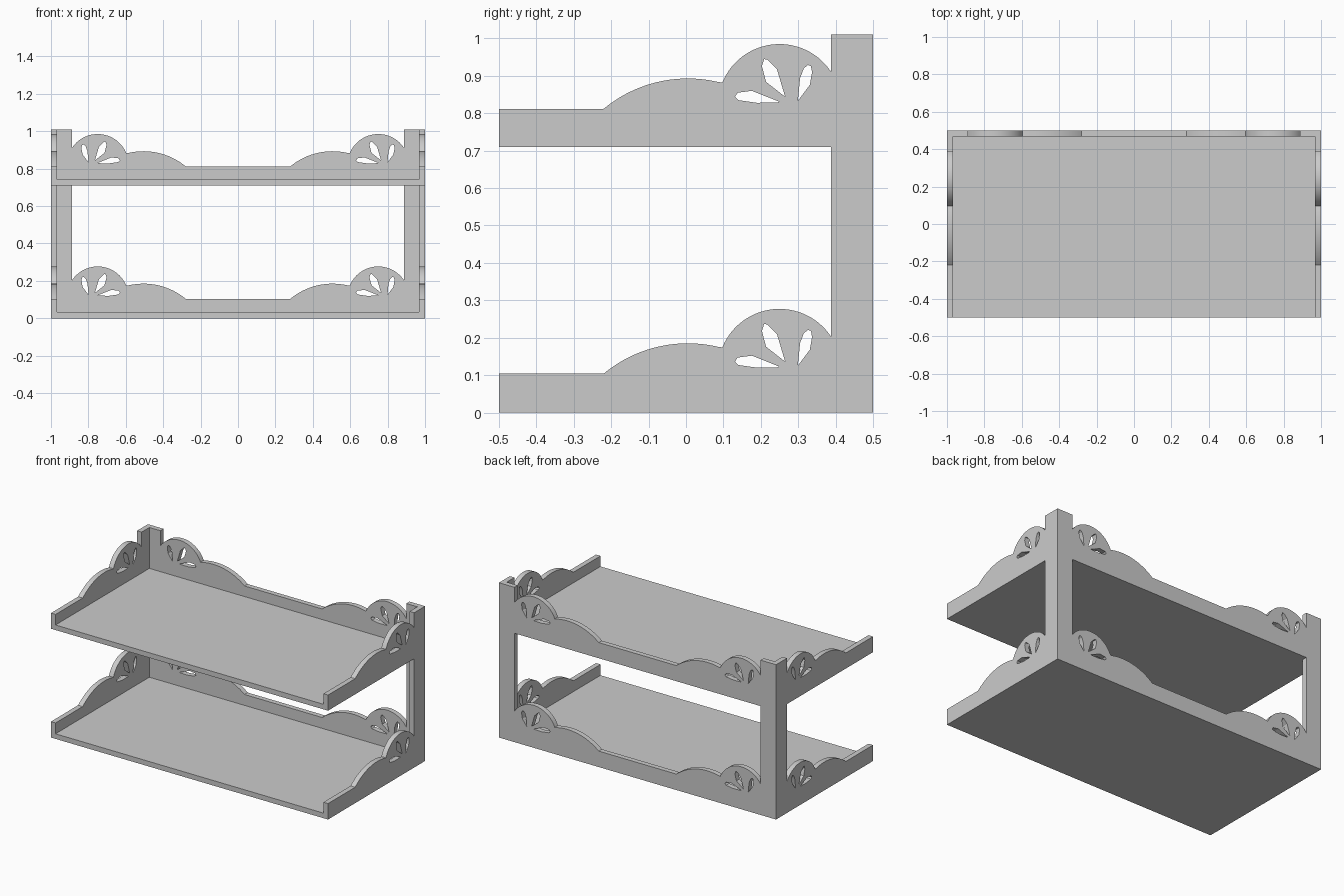
import bpy, bmesh
from math import atan2, cos, sin, pi
from mathutils import Matrix

cube = bpy.data.objects.get("Cube")
if cube:
    bpy.data.objects.remove(cube, do_unlink=True)

THICK = 0.033            # board thickness
INNER = 1 - THICK        # inside face of the side panels
TIER = 0.708             # height between the two shelves
POST = 0.388             # inner edge of the corner post
RAIL = 0.71              # underside of the upper rail
TOP = 1.01

grey = bpy.data.materials.new("plain grey")
grey.use_nodes = True
grey.diffuse_color = (0.6, 0.6, 0.6, 1)
grey.node_tree.nodes["Principled BSDF"].inputs["Base Color"].default_value = grey.diffuse_color

# Leaf-shaped cutouts inside each round scallop
PETALS = [
    [(.131, .844), (.138, .855), (.176, .86), (.249, .831), (.245, .829), (.19, .828), (.14, .835)],
    [(.209, .945), (.218, .943), (.243, .918), (.265, .844), (.214, .884), (.203, .926)],
    [(.326, .929), (.334, .926), (.337, .91), (.331, .876), (.299, .833), (.305, .894), (.315, .92)],
]


def arc(cx, cz, r, start, end, steps=28):
    a = atan2(start[1] - cz, start[0] - cx)
    b = atan2(end[1] - cz, end[0] - cx)
    return [(cx + r * cos(a + (b - a) * i / steps), cz + r * sin(a + (b - a) * i / steps))
            for i in range(steps + 1)]


def shift(points, dx, dz):
    return [(x + dx, z + dz) for x, z in points]


def mirror(points):
    return [(-x, z) for x, z in reversed(points)]


def scallops(dx, dz):
    """Scalloped edge, running from the post down to the plain rail."""
    low = arc(.005, .54, .353, (-.22, .812), (.097, .882))
    high = arc(.25, .82, .165, (.097, .882), (POST, .91))
    return shift(low[:-1] + high, dx, dz)[::-1]


def add_object(name, mesh):
    mesh.materials.append(grey)
    obj = bpy.data.objects.new(name, mesh)
    bpy.context.collection.objects.link(obj)
    return obj


def panel(name, loops, matrix):
    """Board cut from an outline and its holes, then stood in place."""
    curve = bpy.data.curves.new(name, "CURVE")
    curve.dimensions = "2D"
    curve.fill_mode = "BOTH"
    curve.extrude = THICK / 2
    for loop in loops:
        spline = curve.splines.new("POLY")
        spline.points.add(len(loop) - 1)
        for point, (x, z) in zip(spline.points, loop):
            point.co = (x, z, 0, 1)
        spline.use_cyclic_u = True
    temp = bpy.data.objects.new(name + " outline", curve)
    bpy.context.collection.objects.link(temp)
    bpy.context.view_layer.update()
    graph = bpy.context.evaluated_depsgraph_get()
    mesh = bpy.data.meshes.new_from_object(temp.evaluated_get(graph))
    bpy.data.objects.remove(temp, do_unlink=True)
    mesh.name = name
    mesh.materials.clear()
    bm = bmesh.new()
    bm.from_mesh(mesh)
    bmesh.ops.remove_doubles(bm, verts=bm.verts, dist=1e-5)
    bmesh.ops.recalc_face_normals(bm, faces=bm.faces)
    bm.transform(matrix)
    bm.to_mesh(mesh)
    bm.free()
    obj = add_object(name, mesh)
    bpy.ops.object.select_all(action="DESELECT")
    obj.select_set(True)
    bpy.context.view_layer.objects.active = obj
    bpy.ops.object.shade_smooth_by_angle(angle=pi / 9)


def shelf(name, bottom):
    bm = bmesh.new()
    bmesh.ops.create_cube(bm, size=1)
    depth = 1 - THICK
    bm.transform(Matrix.Translation((0, -THICK / 2, bottom + THICK / 2))
                 @ Matrix.Diagonal((2 * INNER, depth, THICK, 1)))
    mesh = bpy.data.meshes.new(name)
    bm.to_mesh(mesh)
    bm.free()
    add_object(name, mesh)


# Side panels: rear post with two scalloped rails
side = [(-.5, 0), (.5, 0), (.5, TOP), (POST, TOP)] + scallops(0, 0)
side += [(-.5, .812), (-.5, RAIL), (POST, RAIL)] + scallops(0, -TIER) + [(-.5, .812 - TIER)]
side_holes = [shift(p, 0, dz) for p in PETALS for dz in (0, -TIER)]
to_side = Matrix(((0, 0, 1, 0), (1, 0, 0, 0), (0, 1, 0, 0), (0, 0, 0, 1)))
for name, sign in (("left_side_panel", 1), ("right_side_panel", -1)):
    place = Matrix.Translation((sign * (1 - THICK / 2), 0, 0)) @ to_side
    panel(name, [side] + side_holes, place)

# Back panel: symmetrical, with a large scalloped opening
half = [(INNER, TOP), (POST + .5, TOP)] + scallops(.5, 0)
back = [(-INNER, 0), (INNER, 0)] + half + mirror(half)
half_opening = [(POST + .5, RAIL)] + scallops(.5, -TIER)
opening = half_opening + mirror(half_opening)
back_holes = [shift(p, .5, dz) for p in PETALS for dz in (0, -TIER)]
back_holes += [mirror(p) for p in back_holes]
to_back = Matrix.Translation((0, .5 - THICK / 2, 0)) @ Matrix.Rotation(pi / 2, 4, "X")
panel("back_panel", [back, opening] + back_holes, to_back)

# Shelves
shelf("lower_shelf", 0)
shelf("upper_shelf", RAIL)
